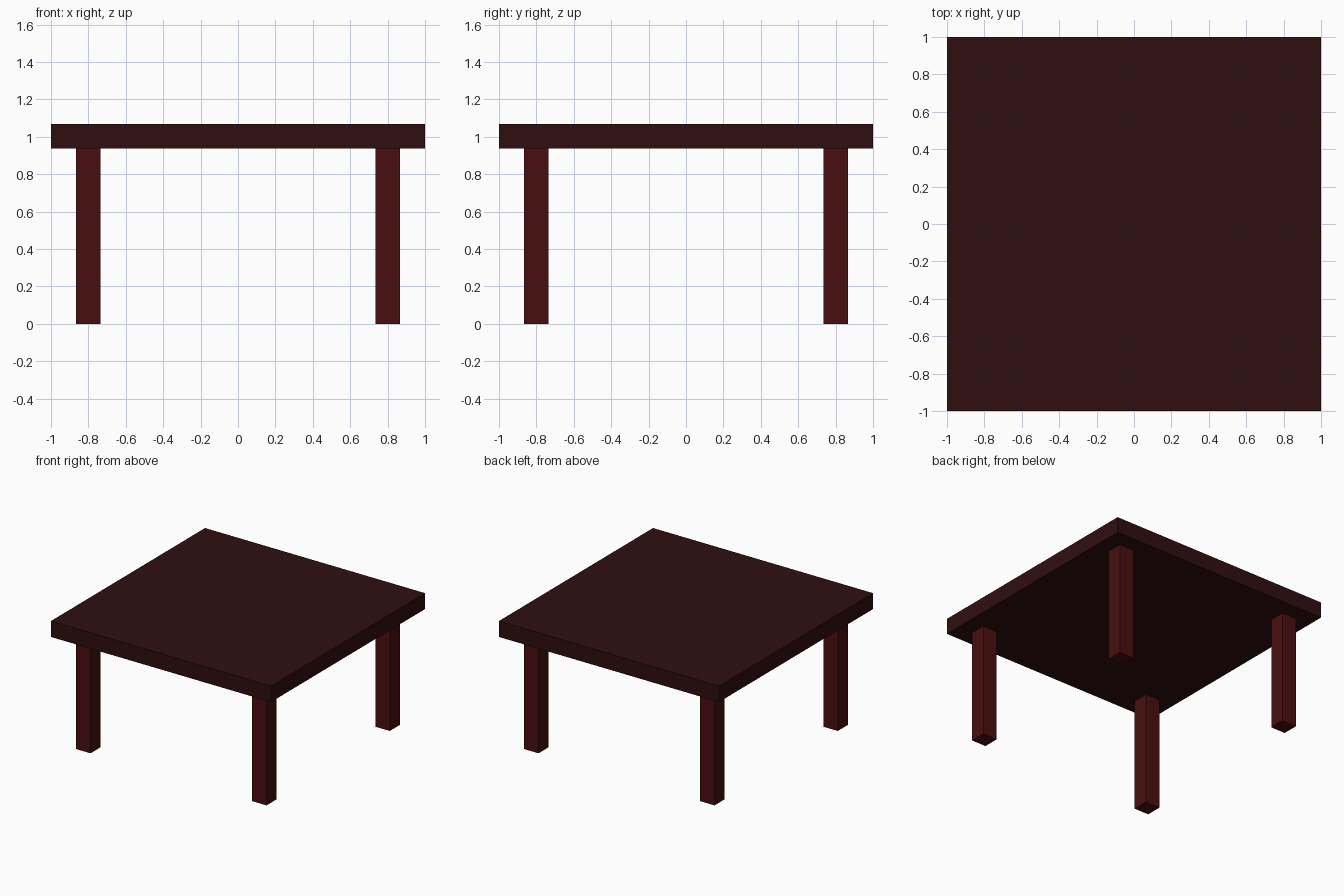
import bpy

if "Cube" in bpy.data.objects:
    bpy.data.objects.remove(bpy.data.objects["Cube"])

def material(name, rgb):
    m = bpy.data.materials.new(name)
    m.diffuse_color = (*rgb, 1.0)
    m.use_nodes = True
    m.node_tree.nodes["Principled BSDF"].inputs["Base Color"].default_value = m.diffuse_color
    return m

def box(name, center, size, mat):
    bpy.ops.mesh.primitive_cube_add(size=1, location=center)
    ob = bpy.context.object
    ob.name = name
    ob.scale = size
    bpy.ops.object.transform_apply(location=False, rotation=False, scale=True)
    ob.data.materials.append(mat)
    return ob

top_wood = material("dark brown wood", (0.029, 0.0045, 0.005))
leg_wood = material("dark red wood", (0.068, 0.0045, 0.0045))

TOP_Z, THICK, LEG = 1.067, 0.131, 0.132
UNDER = TOP_Z - THICK

# Square tabletop slab
box("tabletop", (0, 0, TOP_Z - THICK / 2), (2, 2, THICK), top_wood)

# Four square legs, set in from the corners
for side, x in (("left", -0.8), ("right", 0.8)):
    for end, y in (("front", -0.8), ("back", 0.8)):
        box(f"{end}_{side}_leg", (x, y, UNDER / 2), (LEG, LEG, UNDER), leg_wood)
